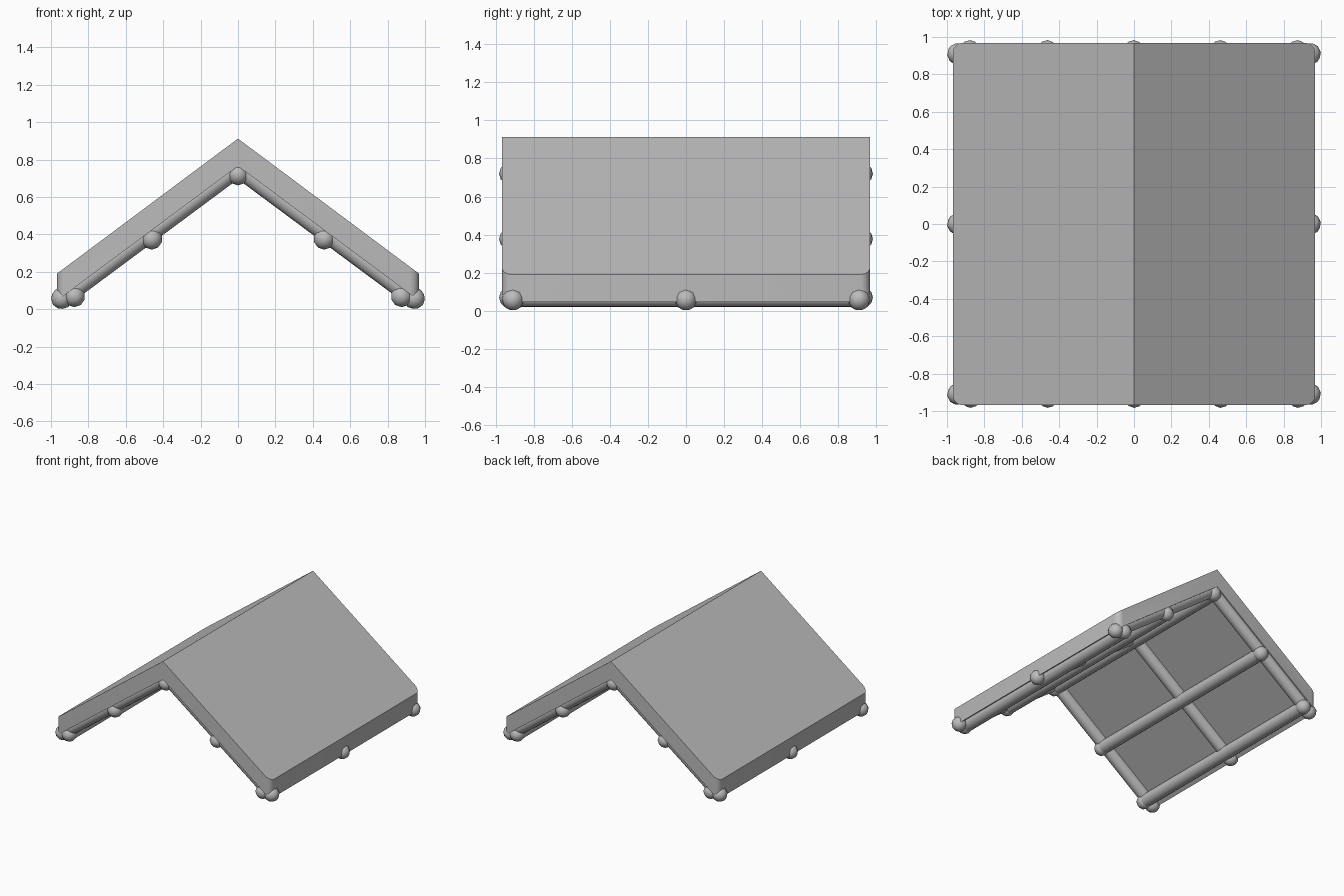
import bpy, bmesh
from mathutils import Vector

cube = bpy.data.objects.get("Cube")
if cube:
    bpy.data.objects.remove(cube, do_unlink=True)

grey = bpy.data.materials.new("plain_grey")
grey.use_nodes = True
colour = (0.5, 0.5, 0.5, 1)
grey.diffuse_color = colour
grey.node_tree.nodes["Principled BSDF"].inputs["Base Color"].default_value = colour

HALF = 0.968      # half width and half depth of the roof slab
RISE = 0.72       # height from eave to ridge
SLOPE = RISE / HALF


def finish(name, bm, angle):
    mesh = bpy.data.meshes.new(name)
    bmesh.ops.recalc_face_normals(bm, faces=bm.faces)
    bm.to_mesh(mesh)
    bm.free()
    mesh.materials.append(grey)
    obj = bpy.data.objects.new(name, mesh)
    bpy.context.collection.objects.link(obj)
    bpy.ops.object.select_all(action="DESELECT")
    obj.select_set(True)
    bpy.context.view_layer.objects.active = obj
    bpy.ops.object.shade_smooth_by_angle(angle=angle)
    return obj


def pole(name, start, end, radius=0.05, knob=0.058):
    """Round pole with a faceted ball on each end."""
    start, end = Vector(start), Vector(end)
    axis = end - start
    turn = axis.to_track_quat("Z", "Y").to_matrix().to_4x4()
    bm = bmesh.new()
    place = turn.copy()
    place.translation = (start + end) / 2
    bmesh.ops.create_cone(bm, cap_ends=True, segments=16, radius1=radius,
                          radius2=radius, depth=axis.length, matrix=place)
    for point in (start, end):
        place = turn.copy()
        place.translation = point
        bmesh.ops.create_icosphere(bm, subdivisions=2, radius=knob, matrix=place)
    return finish(name, bm, 0.8)


# Chevron roof slab with vertical eaves and rounded eave corners
bm = bmesh.new()
profile = [(-HALF, 0.19), (0, 0.912), (HALF, 0.19),
           (HALF, 0.045), (0, 0.765), (-HALF, 0.045)]
rims = [[bm.verts.new((x, y, z)) for x, z in profile] for y in (-HALF, HALF)]
for rim in rims:
    for half in ((0, 1, 4, 5), (1, 2, 3, 4)):
        bm.faces.new([rim[i] for i in half])
for i in range(6):
    j = (i + 1) % 6
    bm.faces.new((rims[0][i], rims[0][j], rims[1][j], rims[1][i]))
corners = [e for e in bm.edges
           if all(abs(v.co.x) > 0.9 for v in e.verts)
           and abs(e.verts[0].co.y - e.verts[1].co.y) < 0.01]
bmesh.ops.bevel(bm, geom=corners, offset=0.05, segments=5, profile=0.5,
                affect="EDGES")
finish("roof_slab", bm, 0.5)

# Rafters running down each slope
for side, label in ((1, "left"), (-1, "right")):
    for y, where in ((-0.91, "front"), (0, "middle"), (0.91, "back")):
        pole(f"{label}_{where}_rafter", (0, y, 0.757),
             (side * 0.942, y, 0.058))

# Purlins running front to back below the rafters
for x, name in ((0, "ridge_purlin"), (0.462, "left_purlin"),
                (-0.462, "right_purlin"), (0.875, "left_eave_purlin"),
                (-0.875, "right_eave_purlin")):
    z = 0.72 - SLOPE * abs(x)
    pole(name, (x, -0.925, z), (x, 0.925, z))
